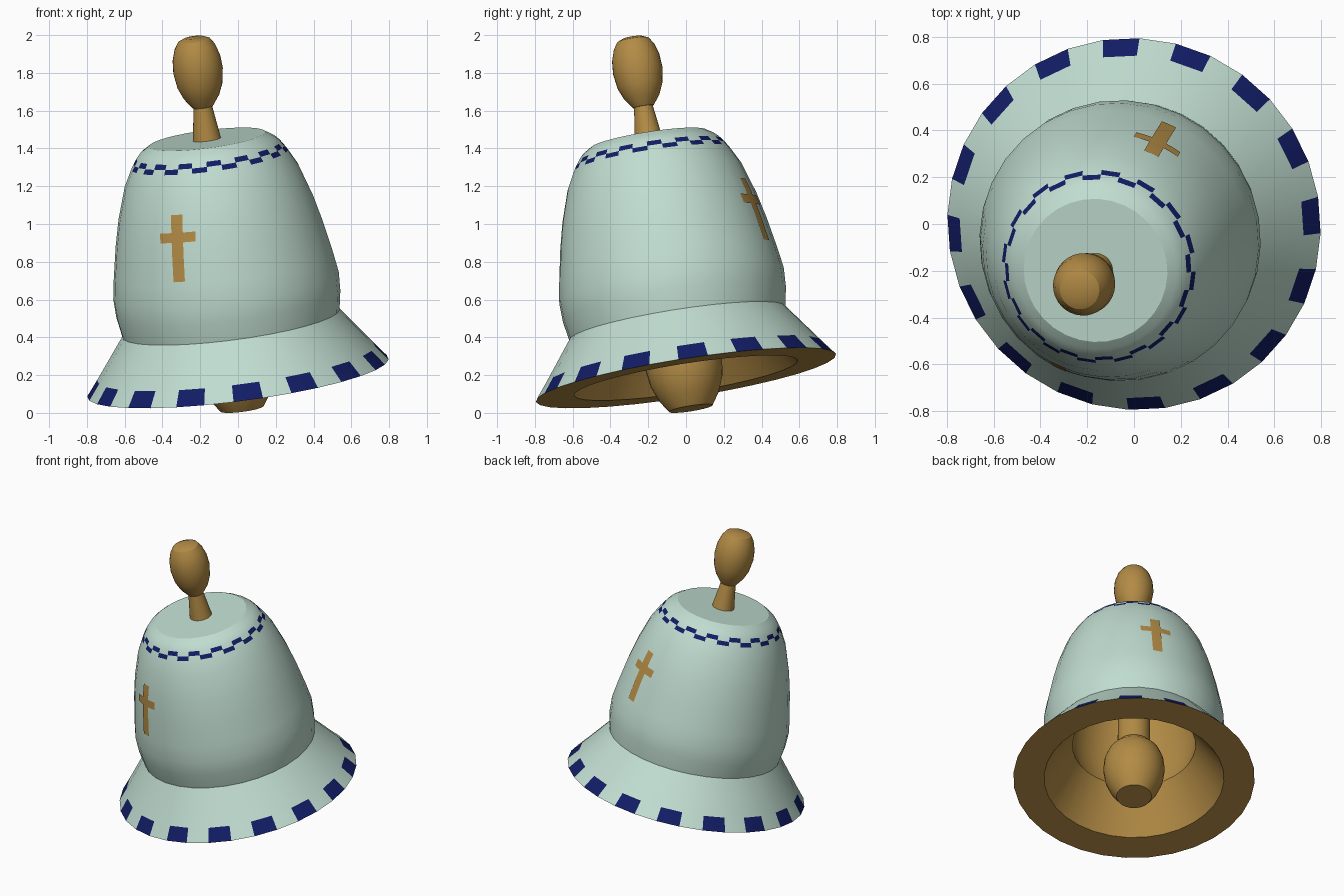
import bpy, bmesh, math
from mathutils import Vector, Matrix

if "Cube" in bpy.data.objects:
    bpy.data.objects.remove(bpy.data.objects["Cube"])

# Tilted frame: origin at the rim centre, local z along the bell axis
N = Vector((-0.13, -0.157, 1)).normalized()
EX = (Vector((1, 0, 0)) - N * N.x).normalized()
EY = N.cross(EX)
FRAME = Matrix((EX, EY, N)).transposed().to_4x4()
FRAME.translation = (0, 0, 0.185)
SIDES = 32
PHASE = math.radians(-1.7)


def material(name, col):
    m = bpy.data.materials.new(name)
    m.diffuse_color = (*col, 1)
    m.use_nodes = True
    m.node_tree.nodes["Principled BSDF"].inputs["Base Color"].default_value = m.diffuse_color
    return m


GREEN = material("pale_green", (0.53, 0.72, 0.63))
NAVY = material("navy", (0.006, 0.012, 0.13))
GOLD = material("gold", (0.45, 0.26, 0.06))


def finish(name, bm, mats, angle=30):
    me = bpy.data.meshes.new(name)
    bm.to_mesh(me)
    bm.free()
    ob = bpy.data.objects.new(name, me)
    bpy.context.collection.objects.link(ob)
    for m in mats:
        me.materials.append(m)
    ob.matrix_world = FRAME
    bpy.ops.object.select_all(action='DESELECT')
    ob.select_set(True)
    bpy.context.view_layer.objects.active = ob
    bpy.ops.object.shade_smooth_by_angle(angle=math.radians(angle))
    return ob


def point(r, s, a):
    return (r * math.cos(a), r * math.sin(a), s)


def lathe(name, profile, mats, pick=lambda i, j: 0):
    """Revolve (radius, height) points; pick(side, row) gives the material."""
    bm = bmesh.new()
    rings = []
    for r, s in profile:
        if r == 0:
            rings.append([bm.verts.new((0, 0, s))] * SIDES)
        else:
            rings.append([bm.verts.new(point(r, s, PHASE + 2 * math.pi * i / SIDES))
                          for i in range(SIDES)])
    for j, (a, b) in enumerate(zip(rings, rings[1:])):
        for i in range(SIDES):
            k = (i + 1) % SIDES
            f = bm.faces.new(dict.fromkeys((a[i], a[k], b[k], b[i])))
            f.material_index = pick(i, j)
    bmesh.ops.recalc_face_normals(bm, faces=bm.faces)
    return finish(name, bm, mats)


# Bell shell: outside from crown to rim, then the hollow inside
outer = [(0, 1.29), (0.31, 1.29), (0.345, 1.268), (0.368, 1.25), (0.385, 1.23),
         (0.402, 1.205), (0.418, 1.18), (0.465, 1.09), (0.52, 0.92), (0.553, 0.78),
         (0.585, 0.61), (0.602, 0.50), (0.598, 0.40), (0.58, 0.295),
         (0.742, 0.08), (0.805, 0)]
inner = [(0.6, 0), (0.41, 0.29), (0.43, 0.4), (0.43, 0.5), (0.41, 0.65),
         (0.37, 0.85), (0.32, 1.0), (0.24, 1.09), (0, 1.12)]


def shell_material(i, j):
    if j >= len(outer) - 1:
        return 2                              # rim underside and inside
    if j == len(outer) - 2 or j == 4:         # rim blocks, upper check row
        return 1 if i % 2 == 0 else 0
    if j == 5:                                # lower check row, staggered
        return i % 2
    return 0


lathe("bell_shell", outer + inner, [GREEN, NAVY, GOLD], shell_material)

# Handle: tapered neck and egg-shaped knob
lathe("handle_neck", [(0, 1.27), (0.077, 1.27), (0.045, 1.5), (0, 1.5)], [GOLD])
lathe("handle_knob", [(0, 1.465), (0.055, 1.465), (0.095, 1.52), (0.12, 1.58),
                      (0.132, 1.66), (0.127, 1.73), (0.108, 1.79), (0.085, 1.825),
                      (0.05, 1.84), (0, 1.84)], [GOLD])

# Clapper hanging inside
lathe("clapper_stem", [(0, 0.2), (0.11, 0.2), (0.1, 1.12), (0, 1.12)], [GOLD])
lathe("clapper", [(0, -0.165), (0.117, -0.165), (0.16, -0.1), (0.192, -0.02),
                  (0.205, 0.07), (0.197, 0.15), (0.17, 0.22), (0.12, 0.28),
                  (0, 0.3)], [GOLD])


# Inlaid crosses following the body surface
def body_radius(s):
    for (r1, s1), (r2, s2) in zip(outer[1:], outer[2:]):
        if s2 <= s <= s1:
            return r2 + (r1 - r2) * (s - s2) / (s1 - s2)


def cross(name, azimuth):
    bm = bmesh.new()
    rows = [0.633, 0.7, 0.78, 0.837, 0.888, 0.92, 0.98]
    cols = [-0.103, -0.068, -0.033, 0, 0.033, 0.068, 0.103]
    grid = []
    for s in rows:
        r = body_radius(s)
        grid.append([bm.verts.new(point(r + 0.003, s, azimuth + c / r)) for c in cols])
    for j in range(len(rows) - 1):
        for i in range(len(cols) - 1):
            if 2 <= i <= 3 or j == 3:
                bm.faces.new((grid[j][i], grid[j][i + 1], grid[j + 1][i + 1], grid[j + 1][i]))
    loose = [v for v in bm.verts if not v.link_faces]
    bmesh.ops.delete(bm, geom=loose, context='VERTS')
    finish(name, bm, [GOLD])


cross("front_cross", math.radians(-113.5))
cross("back_cross", math.radians(66.5))
